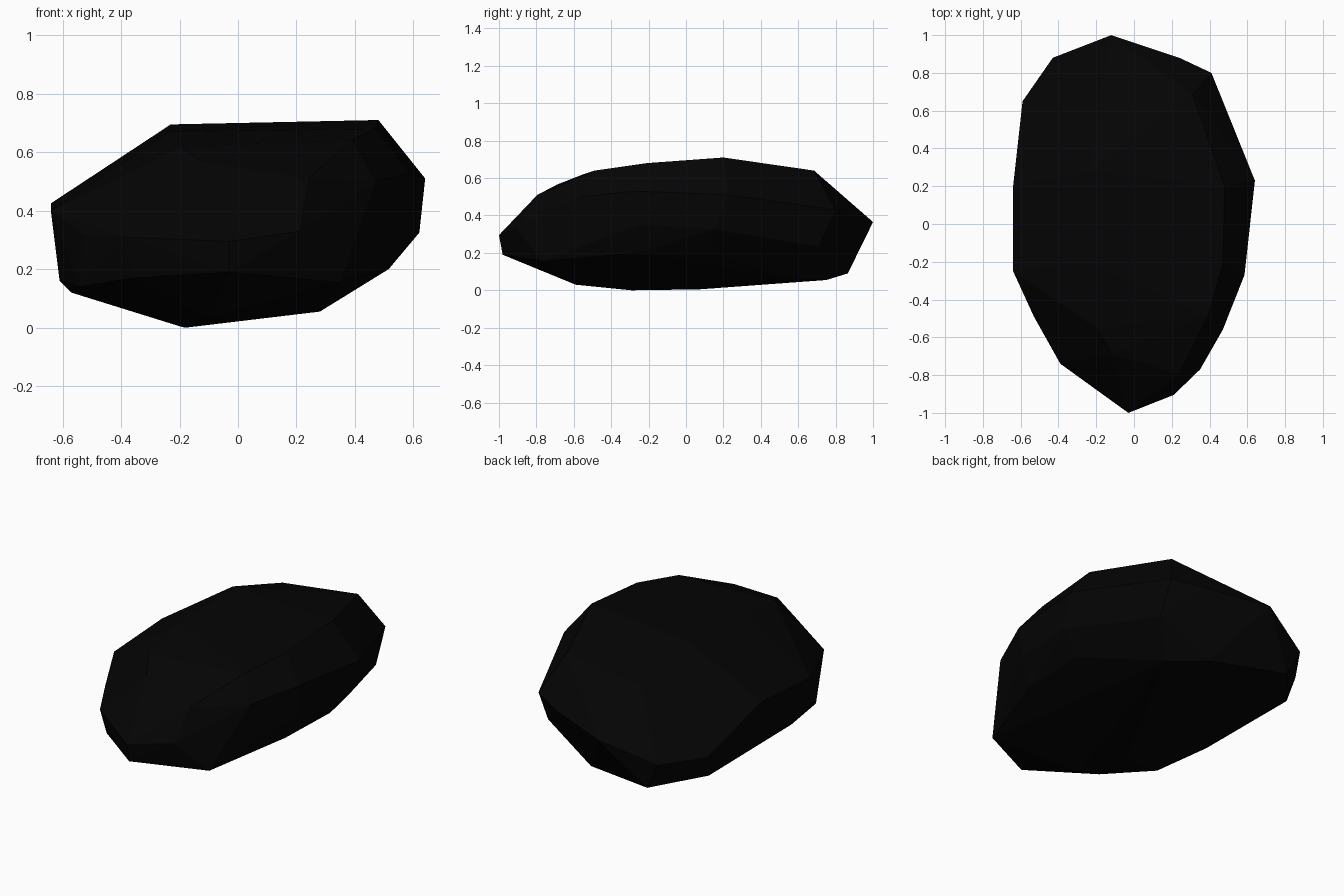
import bpy, bmesh

# Corner points of the faceted stone, ring by ring
crown = [(.48, .20, .71), (.47, -.21, .68), (.31, .685, .64), (-.18, .675, .58),
         (-.23, .28, .695), (-.235, -.21, .67), (-.20, -.55, .62),
         (.39, -.49, .64), (.24, -.795, .51), (-.12, -.69, .565)]
girdle = [(-.03, -1, .295), (.21, -.905, .33), (.47, -.56, .50), (.585, -.27, .53),
          (.64, .23, .51), (.41, .80, .43), (.24, .88, .40), (-.12, 1, .365),
          (-.43, .88, .25), (-.59, .65, .25), (-.64, .20, .425), (-.64, -.25, .40),
          (-.53, -.49, .32), (-.39, -.74, .31)]
lower = [(.62, .15, .325), (.575, -.25, .35), (.41, .71, .235), (.515, .13, .20),
         (.50, -.27, .20), (.35, -.77, .155), (-.03, -.98, .19), (-.36, -.72, .17),
         (-.54, -.45, .14), (-.61, -.12, .16)]
base = [(-.57, .60, .12), (.28, .60, .055), (-.10, -.59, .03), (-.18, -.29, 0),
        (-.20, .07, .005), (.10, .75, .055), (-.35, .865, .09)]

# Stone: convex hull of the rings, flat facets
bm = bmesh.new()
for p in crown + girdle + lower + base:
    bm.verts.new(p)
bmesh.ops.convex_hull(bm, input=bm.verts)
loose = [v for v in bm.verts if not v.link_faces]
bmesh.ops.delete(bm, geom=loose, context='VERTS')
bmesh.ops.recalc_face_normals(bm, faces=bm.faces)
mesh = bpy.data.meshes.new("stone")
bm.to_mesh(mesh)
bm.free()
stone = bpy.data.objects.new("stone", mesh)
bpy.context.collection.objects.link(stone)

mat = bpy.data.materials.new("black_stone")
mat.diffuse_color = (.0012, .0012, .0012, 1)
mesh.materials.append(mat)
